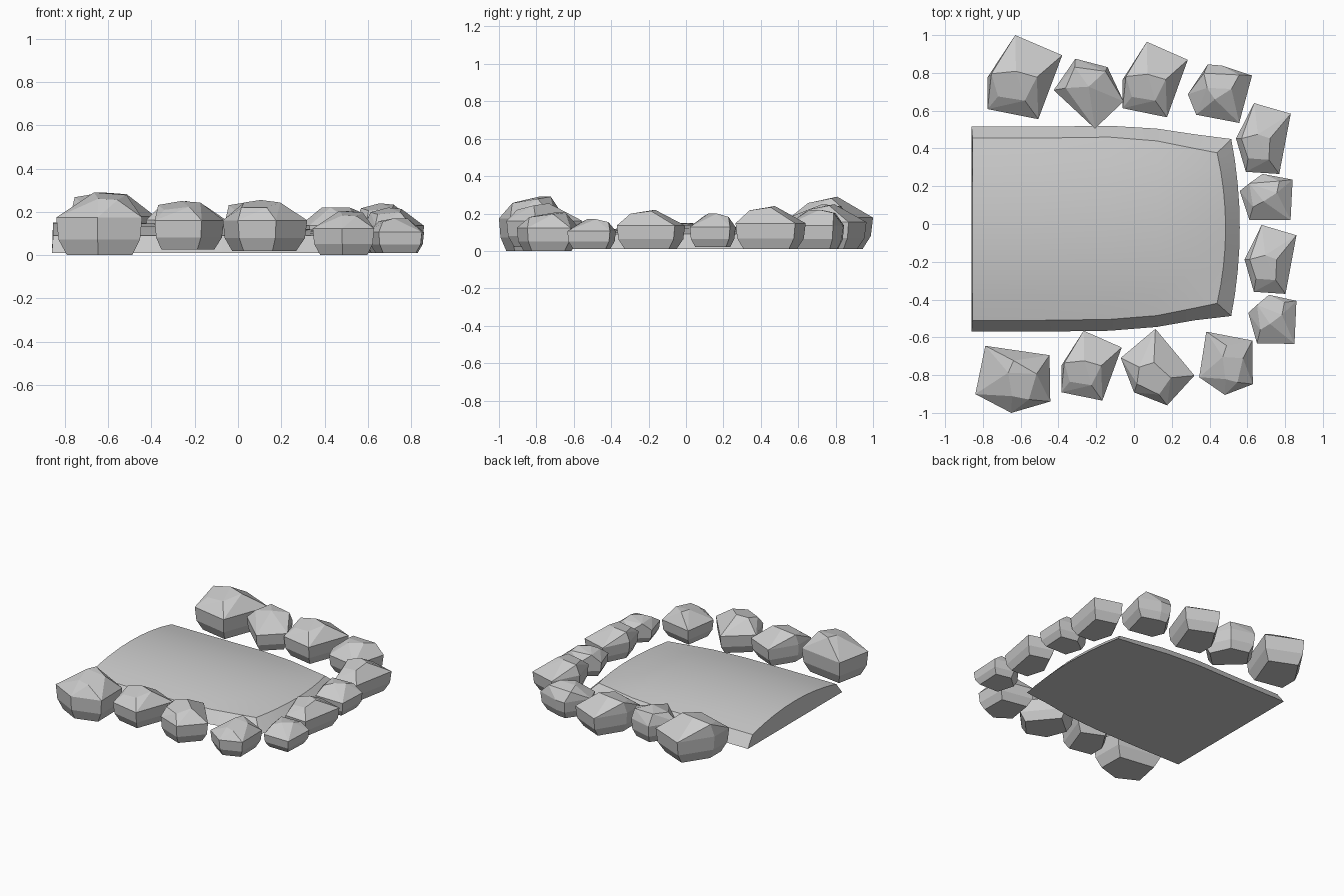
import bpy, bmesh, math
from mathutils import Vector

if "Cube" in bpy.data.objects:
    bpy.data.objects.remove(bpy.data.objects["Cube"])


def finish(bm, name, smooth=None):
    bmesh.ops.recalc_face_normals(bm, faces=bm.faces)
    me = bpy.data.meshes.new(name)
    bm.to_mesh(me)
    bm.free()
    ob = bpy.data.objects.new(name, me)
    bpy.context.collection.objects.link(ob)
    if smooth:
        bpy.context.view_layer.objects.active = ob
        ob.select_set(True)
        bpy.ops.object.shade_smooth_by_angle(angle=math.radians(smooth))
        ob.select_set(False)


# Domed ground slab: stations of x, front y, back y for the top and bottom rims
bottom = [(-.86, -.57, .515), (-.5, -.57, .515), (-.13, -.565, .52), (.12, -.545, .505),
          (.32, -.51, .475), (.515, -.487, .45)]
top = [(-.855, -.51, .455), (-.5, -.51, .455), (-.13, -.505, .46), (.12, -.485, .44),
       (.32, -.445, .40), (.44, -.42, .377)]
N = 8
bm = bmesh.new()


def sheet(stations, is_top):
    grid = []
    for i, (x, y0, y1) in enumerate(stations):
        row = []
        u = i / (len(stations) - 1)
        for j in range(N + 1):
            v = 2 * j / N - 1
            bow = .045 * u ** 4 * (1 - v * v)
            z = .09 + .06 * (1 - v * v) * (1 - u ** 3) if is_top else .01
            row.append(bm.verts.new((x + bow, y0 + (y1 - y0) * j / N, z)))
        grid.append(row)
    for a, b in zip(grid, grid[1:]):
        for j in range(N):
            bm.faces.new((a[j], b[j], b[j + 1], a[j + 1]))
    return ([r[0] for r in grid] + grid[-1][1:] +
            [r[N] for r in grid[-2::-1]] + grid[0][N - 1:0:-1])


rim_a, rim_b = sheet(bottom, False), sheet(top, True)
for k in range(len(rim_a)):
    m = (k + 1) % len(rim_a)
    bm.faces.new((rim_a[k], rim_a[m], rim_b[m], rim_b[k]))
finish(bm, "ground_slab", 30)


# Rock shapes in a unit box: plan outline, then crown points (x, y, height)
kite = ([(.37, 1), (1, .76), (.68, 0), (0, .12), (0, .5)],
        [(.05, .54, .92), (.38, .57, 1), (.66, .5, .97), (.5, .22, .88), (.14, .27, .82)])
slim = ([(.33, 1), (1, .85), (.79, 0), (.18, .03), (0, .5)],
        [(.1, .5, .9), (.4, .56, 1), (.62, .5, .97), (.6, .2, .9), (.22, .22, .85)])
wedge = ([(.31, 1), (.77, .88), (1, .39), (.59, 0), (0, .55)],
         [(.3, .88, .95), (.74, .82, .9), (.5, .6, 1), (.17, .58, .88)])
corner = ([(.13, 1), (.97, .86), (.98, .17), (.47, 0), (0, .28)],
          [(.5, .78, 1), (.8, .58, .96), (.7, .2, .88), (.48, .25, .9), (.43, .6, 1)])
spike = ([(.47, 1), (1, .39), (.63, 0), (.18, .17), (0, .62)],
         [(.25, .5, .95), (.45, .56, 1), (.68, .36, .95), (.52, .14, .85), (.22, .28, .85)])
stub = ([(.31, 1), (.53, .98), (1, .81), (.8, 0), (.13, .14), (0, .49)],
        [(.25, .85, .92), (.8, .82, .92), (.68, .58, 1), (.42, .4, 1), (.3, .6, 1)])
block = ([(.43, 1), (1, .88), (.96, .02), (.18, .03), (0, .64)],
         [(.18, .8, .92), (.75, .85, .9), (.7, .6, 1), (.45, .42, 1), (.25, .3, .9)])


def rock(name, kind, x0, x1, y0, y1, h, z0=.01):
    outline, crown = kind
    ring = [Vector(p) for p in outline]
    mid = sum(ring, Vector((0, 0))) / len(ring)
    pts = [(x, y, f) for x, y, f in crown]
    for s, f in ((1, .6), (.95, .25), (.76, 0)):
        pts += [(*(mid + (p - mid) * s), f) for p in ring]
    bm = bmesh.new()
    for x, y, f in pts:
        bm.verts.new((x0 + (x1 - x0) * x, y0 + (y1 - y0) * y, z0 + (h - z0) * f))
    res = bmesh.ops.convex_hull(bm, input=bm.verts)
    loose = [v for v in bm.verts if not v.link_faces]
    bmesh.ops.delete(bm, geom=loose, context='VERTS')
    bmesh.ops.dissolve_limit(bm, angle_limit=math.radians(6), verts=bm.verts, edges=bm.edges)
    finish(bm, name)


# Back row
rock("back_rock_1", kite, -.775, -.38, .555, 1.0, .29)
rock("back_rock_2", wedge, -.425, -.055, .505, .875, .25, .03)
rock("back_rock_3", kite, -.06, .285, .565, .965, .25)
rock("back_rock_4", stub, .285, .625, .535, .845, .22)
# Right side
rock("side_rock_1", slim, .54, .83, .265, .64, .24)
rock("side_rock_2", block, .56, .84, .015, .265, .20, .02)
rock("side_rock_3", slim, .585, .86, -.37, -.005, .22)
rock("side_rock_4", block, .605, .86, -.64, -.375, .17)
# Front row
rock("front_rock_1", corner, -.84, -.435, -1.0, -.645, .29, 0)
rock("front_rock_2", kite, -.385, -.065, -.935, -.565, .25, .025)
rock("front_rock_3", spike, -.07, .32, -.96, -.555, .255, .02)
rock("front_rock_4", corner, .345, .635, -.905, -.57, .205, 0)
